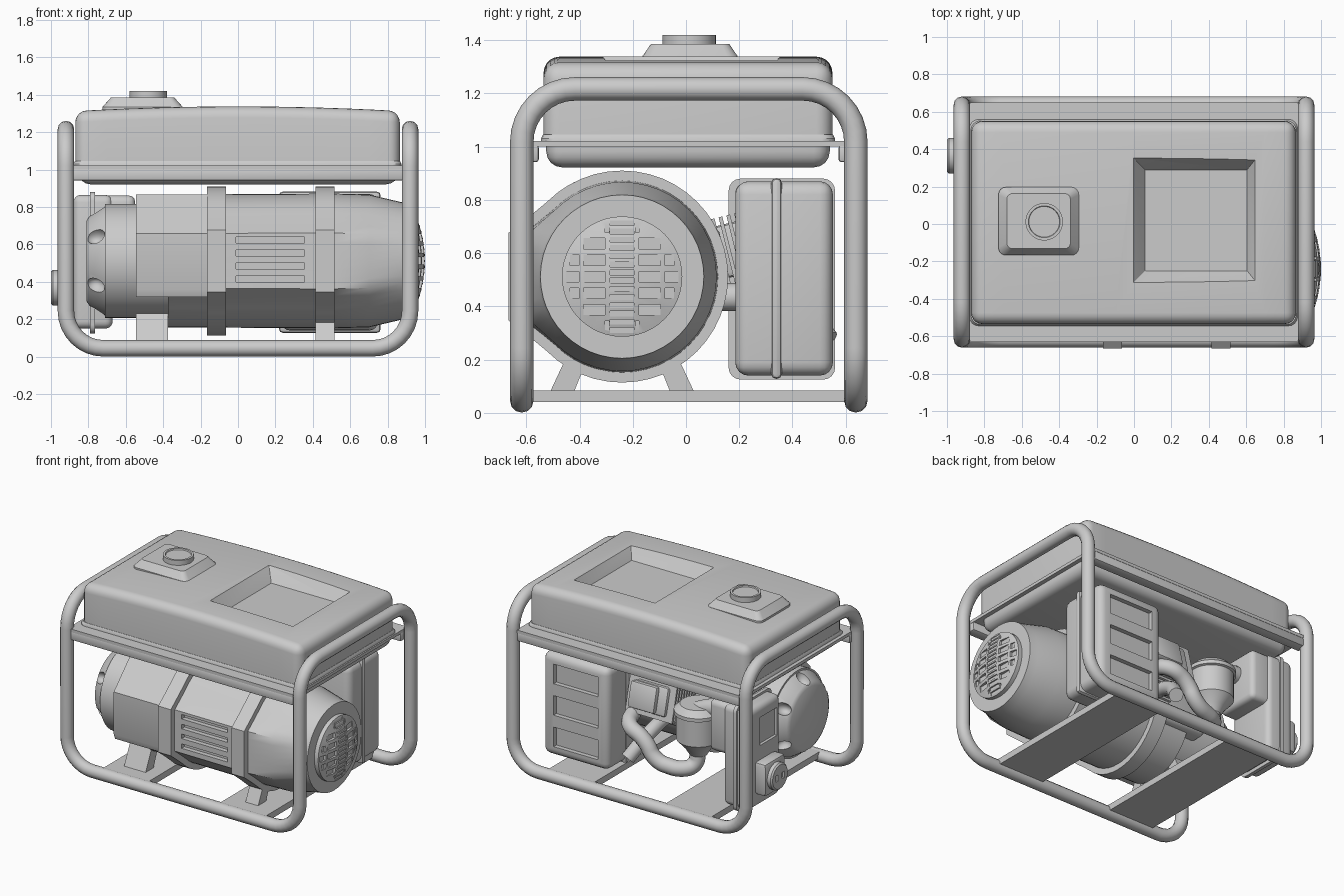
import bpy, bmesh
from math import sin, cos, pi, sqrt, radians
from mathutils import Vector, Matrix

if "Cube" in bpy.data.objects:
    bpy.data.objects.remove(bpy.data.objects["Cube"])

grey = bpy.data.materials.new("plain grey")
grey.use_nodes = True
grey.diffuse_color = (0.6, 0.6, 0.6, 1)
grey.node_tree.nodes["Principled BSDF"].inputs["Base Color"].default_value = grey.diffuse_color


def smooth(ob):
    bpy.ops.object.select_all(action='DESELECT')
    ob.select_set(True)
    bpy.context.view_layer.objects.active = ob
    bpy.ops.object.shade_smooth_by_angle(angle=radians(32))


def finish(name, bm):
    bmesh.ops.recalc_face_normals(bm, faces=bm.faces)
    me = bpy.data.meshes.new(name)
    bm.to_mesh(me)
    bm.free()
    ob = bpy.data.objects.new(name, me)
    bpy.context.collection.objects.link(ob)
    me.materials.append(grey)
    smooth(ob)
    return ob


def add_box(bm, lo, hi):
    lo, hi = Vector(lo), Vector(hi)
    m = Matrix.Translation((lo + hi) / 2) @ Matrix.Diagonal((*(hi - lo), 1))
    bmesh.ops.create_cube(bm, size=1, matrix=m)


def box(name, lo, hi, bevel=0, segs=3, tilt=None):
    bm = bmesh.new()
    add_box(bm, lo, hi)
    if bevel:
        bmesh.ops.bevel(bm, geom=bm.edges[:], offset=bevel, segments=segs, affect='EDGES', profile=0.5)
    if tilt:
        bmesh.ops.rotate(bm, verts=bm.verts, cent=tilt[0], matrix=Matrix.Rotation(tilt[1], 3, 'X'))
    return finish(name, bm)


def loft(name, rings):
    """Skin a row of equal-length point rings and close both ends."""
    bm = bmesh.new()
    vs = [[bm.verts.new(p) for p in r] for r in rings]
    n = len(vs[0])
    for a, b in zip(vs, vs[1:]):
        for i in range(n):
            bm.faces.new((a[i], a[(i + 1) % n], b[(i + 1) % n], b[i]))
    bm.faces.new(vs[0])
    bm.faces.new(vs[-1])
    return finish(name, bm)


def prism(name, pts, x0, x1):
    return loft(name, [[(x, y, z) for y, z in pts] for x in (x0, x1)])


def round_rect(a0, a1, b0, b1, r):
    """Outline of a rectangle with rounded corners."""
    corners = ((a1 - r, b1 - r), (a0 + r, b1 - r), (a0 + r, b0 + r), (a1 - r, b0 + r))
    return [(a + r * cos((q + k / 4) * pi / 2), b + r * sin((q + k / 4) * pi / 2))
            for q, (a, b) in enumerate(corners) for k in range(5)]


def rect(x0, x1, y0, y1, z, r=0.001):
    return [(x, y, z) for x, y in round_rect(x0, x1, y0, y1, r)]


def turned(name, cx, cy, profile, n=40):
    """Upright turned part from (radius, height) pairs."""
    return loft(name, [[(cx + r * cos(2 * pi * i / n), cy + r * sin(2 * pi * i / n), z)
                        for i in range(n)] for r, z in profile])


def tube(name, pts, r, fillet, closed=False):
    pts = [Vector(p) for p in pts]
    path, n = [], len(pts)
    for i, p in enumerate(pts):
        if not closed and i in (0, n - 1):
            path.append(p)
            continue
        a, b = (pts[i - 1] - p), (pts[(i + 1) % n] - p)
        f = min(fillet, a.length * 0.48, b.length * 0.48)
        for k in range(9):
            t = k / 8 * pi / 2
            path.append(p + a.normalized() * f * (1 - sin(t)) + b.normalized() * f * (1 - cos(t)))
    cu = bpy.data.curves.new(name, 'CURVE')
    cu.dimensions = '3D'
    cu.bevel_depth, cu.bevel_resolution, cu.use_fill_caps = r, 4, True
    sp = cu.splines.new('POLY')
    sp.points.add(len(path) - 1)
    for q, p in zip(sp.points, path):
        q.co = (*p, 1)
    sp.use_cyclic_u = closed
    ob = bpy.data.objects.new(name, cu)
    bpy.context.collection.objects.link(ob)
    cu.materials.append(grey)
    bpy.ops.object.select_all(action='DESELECT')
    ob.select_set(True)
    bpy.context.view_layer.objects.active = ob
    bpy.ops.object.convert(target='MESH')
    smooth(ob)


def cut(ob, cutter):
    mod = ob.modifiers.new("cut", 'BOOLEAN')
    mod.operation, mod.solver, mod.object = 'DIFFERENCE', 'EXACT', cutter
    bpy.context.view_layer.objects.active = ob
    bpy.ops.object.modifier_move_to_index(modifier=mod.name, index=0)
    bpy.ops.object.modifier_apply(modifier=mod.name)
    bpy.data.objects.remove(cutter)
    smooth(ob)


def box_cutter(spans):
    bm = bmesh.new()
    for lo, hi in spans:
        add_box(bm, lo, hi)
    return finish("cutter", bm)


# Tubular frame: one closed loop of pipe
X, F, B, LOW, TOP = 0.92, -0.617, 0.638, 0.045, 1.217
tube("frame", [(-X, F, LOW), (X, F, LOW), (X, F, TOP), (X, B, TOP),
               (X, B, LOW), (-X, B, LOW), (-X, B, TOP), (-X, F, TOP)], 0.044, 0.2, True)
for side, x in (("left", 0.465), ("right", -0.46)):
    box(side + "_floor_plate", (x - 0.18, F, 0.04), (x + 0.18, B, 0.085))

# Fuel tank with gently arched top, tray and support rails
bm = bmesh.new()
add_box(bm, (-0.87, -0.535, 1.01), (0.865, 0.55, 1.338))
edges = [e for e in bm.edges if max(v.co.z for v in e.verts) > 1.1]
bmesh.ops.bevel(bm, geom=edges, offset=0.06, segments=5, affect='EDGES', profile=0.5)
for k in range(-7, 8):
    bmesh.ops.bisect_plane(bm, geom=bm.verts[:] + bm.edges[:] + bm.faces[:],
                           plane_co=(k * 0.1, 0, 0), plane_no=(1, 0, 0))
for v in bm.verts:
    if v.co.z > 1.2:
        v.co.z -= 0.025 * (v.co.x / 0.87) ** 2
tank = finish("fuel_tank", bm)
cut(tank, loft("cutter", [rect(0.06, 0.605, -0.25, 0.29, 1.25), rect(-0.06, 0.7, -0.37, 0.41, 1.42)]))
loft("tank_skirt", [rect(-0.88, 0.875, -0.545, 0.56, 1.01, 0.05), rect(-0.88, 0.875, -0.545, 0.56, 1.03, 0.05),
                    rect(-0.872, 0.867, -0.537, 0.552, 1.045, 0.05)])
box("tank_pan", (-0.85, -0.525, 0.922), (0.855, 0.54, 1.1), 0.06, 4)
box("tank_flange", (-0.905, -0.63, 1.0), (0.885, 0.65, 1.022))
for side, y in (("front", -0.63), ("back", 0.573)):
    box(side + "_tank_rail", (-0.905, y, 0.942), (0.885, y + 0.077, 1.005), 0.01, 2)
loft("filler_base", [rect(-0.725, -0.295, -0.167, 0.197, 1.3, 0.04), rect(-0.725, -0.295, -0.167, 0.197, 1.335, 0.04),
                     rect(-0.68, -0.34, -0.132, 0.163, 1.385, 0.03)])
turned("filler_cap", -0.48, 0.012, [(0.1, 1.38), (0.1, 1.42), (0.085, 1.42), (0.082, 1.412)])

# Alternator: round at the back, faceted at the front
CY, CZ = -0.24, 0.512


def ring(x, r, k=0):
    pts = []
    for i in range(48):
        t = i * pi / 24
        step = min(i, 48 - i)
        rad, push = r, 1
        if step < 6:
            flat = r / cos((t + pi / 8) % (pi / 4) - pi / 8)
            rad, push = r + (flat - r) * k, 1 + 0.07 * k * min(1, (6 - step) / 3)
        pts.append((x, CY - rad * push * cos(t), CZ + rad * sin(t)))
    return pts


body = loft("alternator_body", [ring(-0.375, 0.355, 1), ring(0.515, 0.36, 1), ring(0.7, 0.355, 0.8),
                                ring(0.87, 0.315), ring(0.93, 0.307)])
cut(body, box_cutter([((-0.01, -0.75, z - 0.016), (0.355, -0.59, z + 0.016))
                      for z in (0.625, 0.555, 0.485, 0.415)]))
for side, x in (("right", -0.165), ("left", 0.415)):
    loft(side + "_band", [ring(x, 0.398, 1), ring(x + 0.1, 0.398, 1)])
prism("control_box", [(-0.1, 0.32), (-0.61, 0.32), (-0.625, 0.36), (-0.625, 0.66),
                      (-0.42, 0.868), (-0.1, 0.868)], -0.545, -0.165)
loft("fan_housing", [ring(-0.71, 0.305), ring(-0.37, 0.305)])
end = loft("fan_cover", [ring(-0.81, 0.215), ring(-0.795, 0.24), ring(-0.7, 0.298)])
bm = bmesh.new()
for i in range(6):
    t = (i + 0.5) * pi / 3
    bmesh.ops.create_uvsphere(bm, u_segments=20, v_segments=12, radius=0.06, matrix=Matrix.Translation(
        (-0.765, CY + 0.275 * cos(t), CZ + 0.275 * sin(t))) @ Matrix.Rotation(t, 4, 'X')
        @ Matrix.Diagonal((0.9, 1.1, 0.7, 1)))
cut(end, finish("cutter", bm))


# End grille: domed disc with rows of shallow slots
def dome(d):
    return 1.0 - 0.04 * (d / 0.226) ** 2


grille = loft("end_grille", [ring(0.92, 0.226)] + [ring(dome(d), d) for d in (0.226, 0.17, 0.11, 0.05, 0.01)])
cells = []
for k in range(-3, 4):
    z = k * 0.062
    w = sqrt(0.212 ** 2 - (abs(z) + 0.02) ** 2)
    spans = [(0.064, min(0.145, w))] + ([(0.162, w)] if abs(k) < 2 else [])
    slots = [(s * (a + b) / 2, (b - a) / 2, z, 0.02) for a, b in spans for s in (-1, 1)]
    slots += [(0, 0.045, z + dz, 0.01) for dz in (-0.0155, 0.0155)]
    for y, hy, zc, hz in slots:
        floor = dome(sqrt((abs(y) + hy) ** 2 + zc ** 2)) - 0.006
        cells.append(((floor, CY + y - hy, CZ + zc - hz), (1.1, CY + y + hy, CZ + zc + hz)))
cut(grille, box_cutter(cells))

# Splayed feet
for x0, x1, side in ((-0.545, -0.375, "right"), (0.415, 0.515, "left")):
    for s, end_name in ((-1, "front"), (1, "back")):
        pts = [(0.27, 0.08), (0.18, 0.08), (0.12, 0.23), (0.2, 0.23)]
        prism(f"{side}_{end_name}_foot", [(CY + s * y, z) for y, z in pts], x0, x1)

# Muffler with seam and three pressed panels
muffler = box("muffler", (0.23, 0.185, 0.14), (0.75, 0.552, 0.87), 0.05, 4)
cut(muffler, box_cutter([((0.31, 0.52, z - 0.07), (0.66, 0.7, z + 0.07)) for z in (0.28, 0.505, 0.73)]))
box("muffler_seam", (0.22, 0.32, 0.128), (0.762, 0.36, 0.882), 0.018, 2)

# Side housing with flange, pressed panel and outlet
housing = box("side_housing", (-0.88, 0.185, 0.15), (-0.67, 0.545, 0.865), 0.04, 4)
cut(housing, box_cutter([((-1, 0.23, 0.58), (-0.86, 0.42, 0.78))]))
prism("housing_flange", round_rect(0.16, 0.56, 0.125, 0.88, 0.045), -0.79, -0.765)
box("housing_duct", (-0.76, 0.2, 0.5), (-0.55, 0.53, 0.862), 0.035, 3)
box("outlet_box", (-0.965, 0.25, 0.25), (-0.87, 0.48, 0.485), 0.025, 2)
outlet = loft("outlet_socket", [[(x, 0.365 + r * cos(i * pi / 16), 0.368 + r * sin(i * pi / 16))
                                 for i in range(32)] for x, r in ((-0.95, 0.095), (-0.99, 0.095), (-1.0, 0.085))])
cut(outlet, box_cutter([((-1.1, 0.365 + d - 0.012, 0.345), (-0.985, 0.365 + d + 0.012, 0.39))
                        for d in (-0.035, 0.035)]))

# Engine: crankcase, tilted finned cylinder, head
box("crankcase", (-0.5, -0.05, 0.36), (0.22, 0.13, 0.7), 0.04)
tilt = ((0, 0.12, 0.6), radians(14))
box("cylinder_core", (-0.12, 0.05, 0.5), (0.14, 0.4, 0.7), 0.02, 2, tilt)
for i in range(9):
    y = 0.125 + i * 0.03
    box(f"cooling_fin_{i + 1}", (-0.17, y, 0.47), (0.2, y + 0.014, 0.73), 0, 1, tilt)
box("cylinder_head", (-0.05, 0.37, 0.51), (0.16, 0.43, 0.69), 0.015, 2, tilt)

# Air cleaner and pipes
turned("air_cleaner", -0.35, 0.36, [(0.06, 0.36), (0.09, 0.41), (0.145, 0.47), (0.145, 0.65), (0.16, 0.655),
                                    (0.16, 0.68), (0.145, 0.695), (0.12, 0.72)])
tube("air_duct", [(-0.35, 0.36, 0.67), (-0.48, 0.36, 0.73), (-0.62, 0.36, 0.73)], 0.06, 0.08)
tube("intake_pipe", [(0.16, 0.36, 0.52), (0.12, 0.5, 0.49), (-0.03, 0.5, 0.43), (-0.1, 0.5, 0.29),
                     (-0.28, 0.46, 0.26), (-0.35, 0.38, 0.28), (-0.35, 0.36, 0.42)], 0.053, 0.12)
tube("exhaust_stub", [(0.02, 0.2, 0.46), (0.02, 0.4, 0.42), (0.09, 0.53, 0.27)], 0.048, 0.1)
tube("exhaust_pipe", [(0.18, 0.08, 0.44), (0.33, 0.1, 0.435), (0.33, 0.26, 0.435)], 0.053, 0.1)
